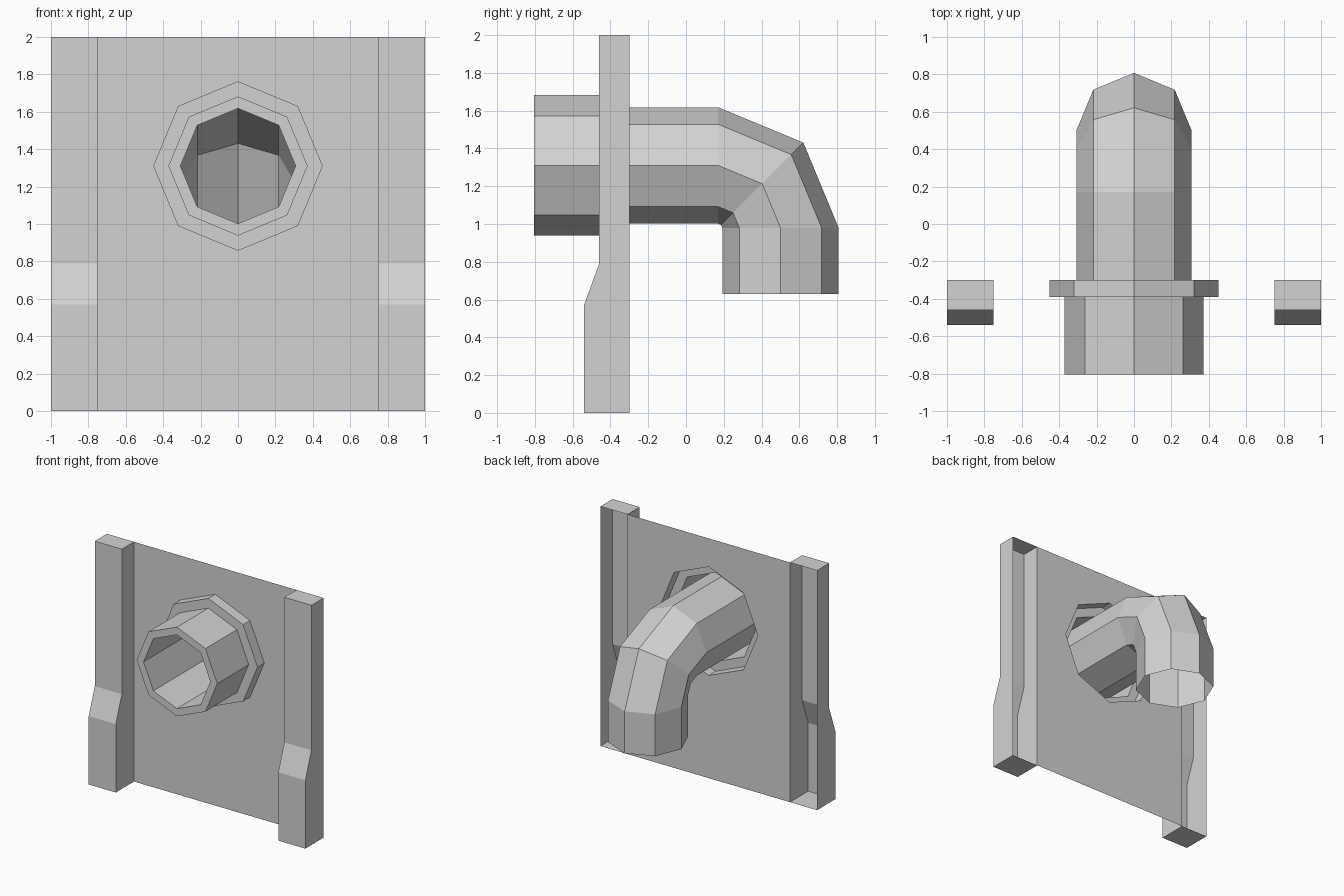
import bpy, bmesh
from math import sin, cos, pi, radians
from mathutils import Vector

cube = bpy.data.objects.get("Cube")
if cube:
    bpy.data.objects.remove(cube)

GREY = (0.65, 0.65, 0.65, 1.0)
mat = bpy.data.materials.new("light_grey")
mat.use_nodes = True
mat.diffuse_color = GREY
mat.node_tree.nodes["Principled BSDF"].inputs["Base Color"].default_value = GREY

SIDES = 8
AXIS_Z = 1.31      # height of the pipe axis
BACK = -0.30       # plane of the wall panel
PIPE_R = 0.308
FLANGE_R = 0.453
FRONT = -0.805     # front lip of the pipe


def finish(name, bm):
    mesh = bpy.data.meshes.new(name)
    bm.to_mesh(mesh)
    bm.free()
    mesh.materials.append(mat)
    obj = bpy.data.objects.new(name, mesh)
    bpy.context.collection.objects.link(obj)
    return obj


def ring(bm, y, z, r, tilt=0.0):
    """Octagon around (y, z), turned about x by tilt."""
    up = Vector((0, sin(tilt), cos(tilt)))
    side = Vector((1, 0, 0))
    centre = Vector((0, y, z))
    angles = [2 * pi * i / SIDES for i in range(SIDES)]
    return [bm.verts.new(centre + r * (cos(a) * side + sin(a) * up)) for a in angles]


def tube(name, rings):
    """Open skin through a list of (y, z, radius, tilt) rings."""
    bm = bmesh.new()
    loops = [ring(bm, *spec) for spec in rings]
    for a, b in zip(loops, loops[1:]):
        for i in range(SIDES):
            j = (i + 1) % SIDES
            bm.faces.new((a[i], a[j], b[j], b[i]))
    return finish(name, bm)


def post(name, sign):
    """Open-backed channel with a thicker foot."""
    profile = [(BACK, 0), (-0.54, 0), (-0.54, 0.57), (-0.46, 0.79), (-0.46, 2), (BACK, 2)]
    bm = bmesh.new()
    inner, outer = [[bm.verts.new((sign * x, y, z)) for y, z in profile] for x in (0.75, 1.0)]
    bm.faces.new(inner)
    bm.faces.new(outer)
    for i in range(len(profile) - 1):
        bm.faces.new((inner[i], inner[i + 1], outer[i + 1], outer[i]))
    bmesh.ops.recalc_face_normals(bm, faces=bm.faces)
    return finish(name, bm)


# Wall panel: thin sheet with an octagonal opening
bm = bmesh.new()
border = [bm.verts.new((x, BACK, z)) for x, z in ((-0.75, 0), (0.75, 0), (0.75, 2), (-0.75, 2))]
opening = ring(bm, BACK, AXIS_Z, FLANGE_R)
edges = []
for loop in (border, opening):
    edges += [bm.edges.new((loop[i - 1], loop[i])) for i in range(len(loop))]
bmesh.ops.triangle_fill(bm, edges=edges, use_beauty=True, use_dissolve=False,
                        normal=(0, -1, 0))
bm.normal_update()
for face in bm.faces:
    if face.normal.y > 0:
        face.normal_flip()
finish("wall_panel", bm)

# Side posts
post("left_post", 1)
post("right_post", -1)

# Stepped collar: flange, sleeve and front lip
collar = [(BACK, FLANGE_R), (-0.39, FLANGE_R), (-0.39, 0.372), (FRONT, 0.372), (FRONT, PIPE_R)]
tube("pipe_collar", [(y, AXIS_Z, r, 0) for y, r in collar])

# Pipe: open at both ends, bending down at the back
BEND_Y, BEND_Z, BEND_R = 0.17, 0.98, 0.33
path = [(FRONT, AXIS_Z, PIPE_R, 0)]
for degrees in (0, 45, 90):
    t = radians(degrees)
    path.append((BEND_Y + BEND_R * sin(t), BEND_Z + BEND_R * cos(t), PIPE_R, t))
path.append((BEND_Y + BEND_R, 0.63, PIPE_R, pi / 2))
tube("bent_pipe", path[::-1])
